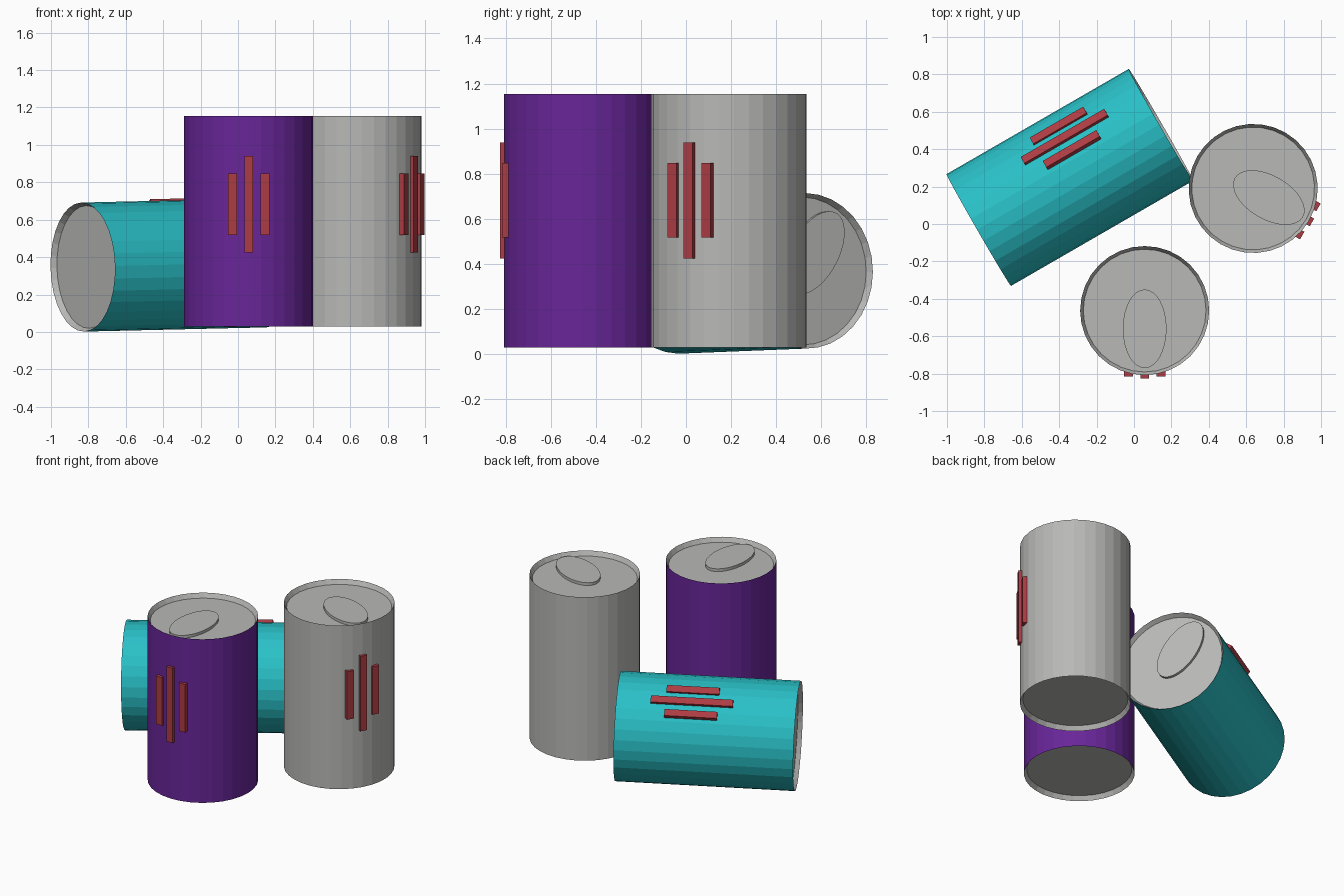
import bpy, bmesh, math
from mathutils import Matrix, Vector

if "Cube" in bpy.data.objects:
    bpy.data.objects.remove(bpy.data.objects["Cube"])

RADIUS, HALF, RECESS, SIDES = 0.345, 0.5625, 0.03, 32


def material(name, rgb):
    m = bpy.data.materials.new(name)
    m.diffuse_color = (*rgb, 1.0)
    m.use_nodes = True
    m.node_tree.nodes["Principled BSDF"].inputs["Base Color"].default_value = m.diffuse_color
    return m


METAL = material("grey metal", (0.48, 0.48, 0.47))
PURPLE = material("purple paint", (0.14, 0.019, 0.32))
TEAL = material("teal paint", (0.022, 0.53, 0.57))
RED = material("red stripe", (0.42, 0.045, 0.058))


def finish(name, bm, mats, matrix):
    bmesh.ops.recalc_face_normals(bm, faces=bm.faces)
    me = bpy.data.meshes.new(name)
    bm.to_mesh(me)
    bm.free()
    for m in mats:
        me.materials.append(m)
    ob = bpy.data.objects.new(name, me)
    ob.matrix_world = matrix
    bpy.context.collection.objects.link(ob)
    return ob


def can_body(name, paint, matrix):
    # painted wall with bevelled rims leading to sunken metal ends
    bm = bmesh.new()
    profile = [(0.328, -HALF + RECESS), (RADIUS, -HALF), (RADIUS, HALF), (0.328, HALF - RECESS)]
    rings = []
    for r, z in profile:
        rings.append([bm.verts.new((r * math.cos(a), r * math.sin(a), z))
                      for a in (2 * math.pi * i / SIDES for i in range(SIDES))])
    for k in range(3):
        for i in range(SIDES):
            j = (i + 1) % SIDES
            f = bm.faces.new((rings[k][i], rings[k][j], rings[k + 1][j], rings[k + 1][i]))
            f.material_index = 1 if k == 1 else 0
    bm.faces.new(rings[0][::-1])
    bm.faces.new(rings[3])
    finish(name + "_body", bm, [METAL, paint], matrix)


def pull_tab(name, matrix):
    # flat oval tab lying on the sunken lid
    bm = bmesh.new()
    bmesh.ops.create_cone(bm, cap_ends=True, segments=SIDES, radius1=1, radius2=1, depth=1,
                          matrix=Matrix.Translation((0, -0.097, HALF - RECESS + 0.008))
                          @ Matrix.Diagonal((0.117, 0.21, 0.022, 1)))
    finish(name + "_pull_tab", bm, [METAL], matrix)


def stripes(name, matrix):
    # three raised bars on the front of the wall, the middle one longer
    for side, x, length, outer in (("left", -0.087, 0.33, 0.353),
                                   ("middle", 0, 0.515, 0.363),
                                   ("right", 0.087, 0.33, 0.353)):
        bm = bmesh.new()
        bmesh.ops.create_cube(bm, size=1, matrix=Matrix.Translation((x, -outer + 0.02, 0.09))
                              @ Matrix.Diagonal((0.047, 0.04, length, 1)))
        finish(f"{name}_{side}_stripe", bm, [RED], matrix)


def can(name, paint, matrix):
    can_body(name, paint, matrix)
    pull_tab(name, matrix)
    stripes(name, matrix)


# two standing cans
can("purple_can", PURPLE, Matrix.Translation((0.057, -0.463, 0.592)))
can("grey_can", METAL, Matrix.Translation((0.637, 0.19, 0.592))
    @ Matrix.Rotation(math.radians(60), 4, 'Z'))

# can lying on its side, slightly tilted and rolled
axis = Vector((math.cos(math.radians(30)), 0.5, 0.02)).normalized()
roll = math.radians(34.7)
front = Vector((-0.5 * math.sin(roll), 0.866 * math.sin(roll), math.cos(roll)))
front = (front - axis * front.dot(axis)).normalized()
y = -front
x = y.cross(axis)
turn = Matrix((x, y, axis)).transposed().to_4x4()
can("teal_can", TEAL, Matrix.Translation((-0.343, 0.249, 0.358)) @ turn)
